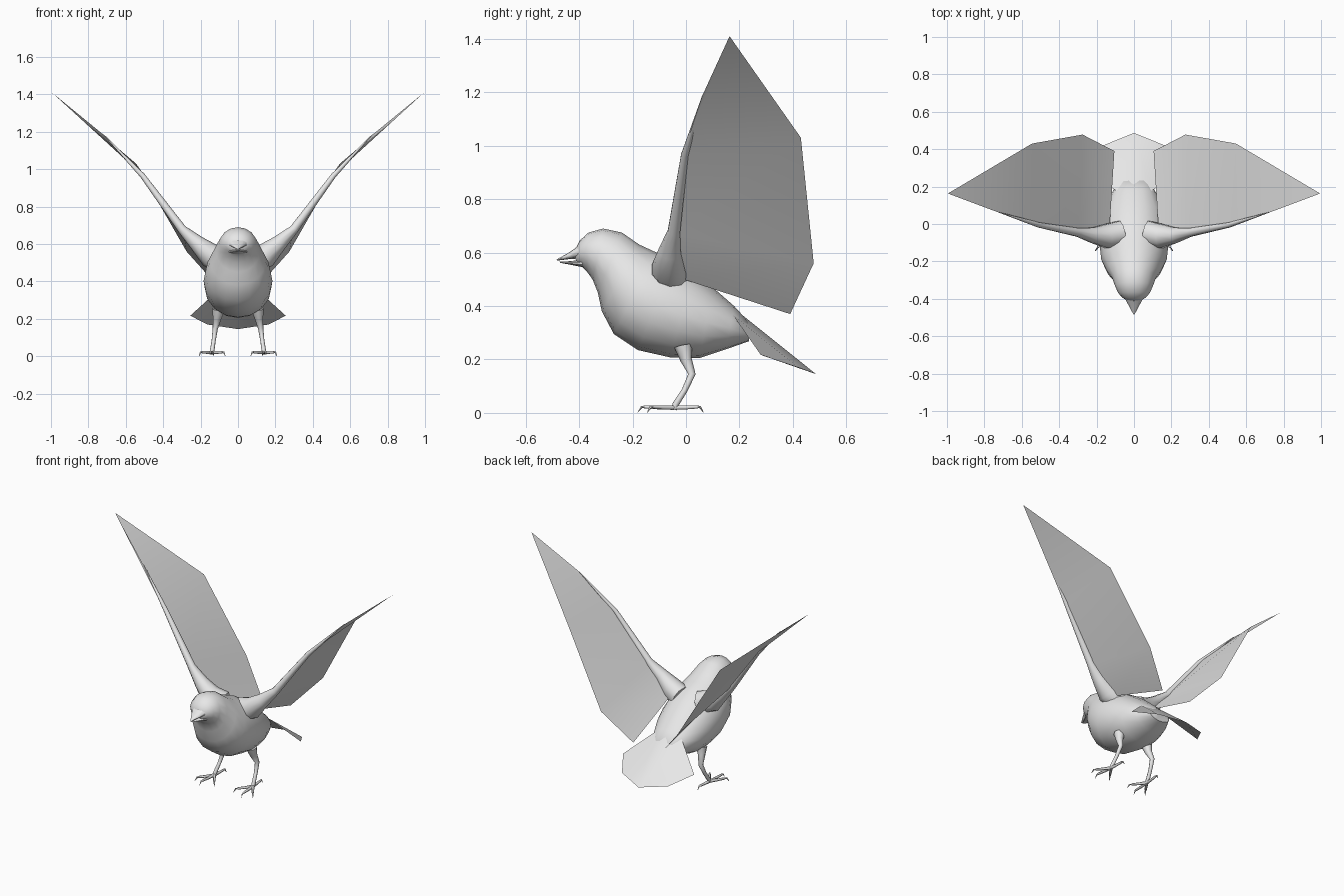
import bpy, bmesh, math
from mathutils import Vector

if "Cube" in bpy.data.objects:
    bpy.data.objects.remove(bpy.data.objects["Cube"])

grey = bpy.data.materials.new("plain grey")
grey.diffuse_color = (0.8, 0.8, 0.8, 1)
grey.use_nodes = True
grey.node_tree.nodes["Principled BSDF"].inputs["Base Color"].default_value = grey.diffuse_color


def finish(name, verts, faces, angle=60):
    """Make a smooth-shaded object from points and faces."""
    me = bpy.data.meshes.new(name)
    me.from_pydata([tuple(v) for v in verts], [], faces)
    bm = bmesh.new()
    bm.from_mesh(me)
    bmesh.ops.recalc_face_normals(bm, faces=bm.faces)
    bm.to_mesh(me)
    bm.free()
    me.materials.append(grey)
    ob = bpy.data.objects.new(name, me)
    bpy.context.collection.objects.link(ob)
    bpy.ops.object.select_all(action='DESELECT')
    ob.select_set(True)
    bpy.context.view_layer.objects.active = ob
    bpy.ops.object.shade_smooth_by_angle(angle=math.radians(angle))
    return ob


def loft(name, rings, angle=60):
    """Skin a list of equal-sized point rings and cap both ends."""
    n = len(rings[0])
    verts = [p for r in rings for p in r]
    faces = [(i * n + j, i * n + (j + 1) % n, (i + 1) * n + (j + 1) % n, (i + 1) * n + j)
             for i in range(len(rings) - 1) for j in range(n)]
    faces += [tuple(range(n)), tuple(range(len(verts) - n, len(verts)))]
    return finish(name, verts, faces, angle)


def section(top, bottom, half_width, n=16):
    """Ellipse across the body between a top and a bottom (y, z) point."""
    t, b = Vector((0, *top)), Vector((0, *bottom))
    mid, up = (t + b) / 2, (t - b) / 2
    return [mid + up * math.cos(a) + Vector((half_width * math.sin(a), 0, 0))
            for a in (2 * math.pi * k / n for k in range(n))]


def tube(name, path, radii, n=8):
    """Tapered tube along a path."""
    pts = [Vector(p) for p in path]
    rings = []
    for i, p in enumerate(pts):
        d = (pts[min(i + 1, len(pts) - 1)] - pts[max(i - 1, 0)]).normalized()
        u = d.cross(Vector((0, 1, 0)) if abs(d.y) < 0.8 else Vector((0, 0, 1))).normalized()
        v = d.cross(u)
        rings.append([p + (u * math.cos(a) + v * math.sin(a)) * radii[i]
                      for a in (2 * math.pi * k / n for k in range(n))])
    return loft(name, rings)


# Head and body in one skin: top point, bottom point, half width
body = [
    ((-0.418, 0.605), (-0.410, 0.560), 0.030),
    ((-0.398, 0.645), (-0.390, 0.548), 0.062),
    ((-0.365, 0.675), (-0.372, 0.530), 0.085),
    ((-0.310, 0.690), (-0.350, 0.500), 0.102),
    ((-0.240, 0.675), (-0.330, 0.450), 0.118),
    ((-0.175, 0.630), (-0.315, 0.380), 0.148),
    ((-0.110, 0.600), (-0.270, 0.295), 0.175),
    ((-0.040, 0.570), (-0.180, 0.235), 0.184),
    ((0.030, 0.525), (-0.060, 0.208), 0.178),
    ((0.100, 0.470), (0.050, 0.205), 0.158),
    ((0.180, 0.400), (0.150, 0.238), 0.120),
    ((0.235, 0.340), (0.235, 0.268), 0.075),
]
loft("body", [section(*s) for s in body])

# Open beak, upper and lower halves
loft("upper_beak", [section((-0.390, 0.635), (-0.395, 0.578), 0.055, 10),
                    section((-0.435, 0.602), (-0.435, 0.576), 0.030, 10),
                    section((-0.485, 0.574), (-0.483, 0.570), 0.003, 10)])
loft("lower_beak", [section((-0.390, 0.574), (-0.385, 0.545), 0.050, 10),
                    section((-0.430, 0.568), (-0.430, 0.554), 0.026, 10),
                    section((-0.473, 0.566), (-0.472, 0.562), 0.003, 10)])

# Fanned tail, a thin sheet crowned along the middle
tail_side = [(0.09, 0.175, 0.367), (0.255, 0.28, 0.217), (0.165, 0.42, 0.17)]
tail = [(0, 0.175, 0.395), (0, 0.487, 0.145)]
tail += tail_side + [(-x, y, z) for x, y, z in tail_side]
finish("tail", tail, [(0, 2, 3, 4, 1), (0, 1, 7, 6, 5)])

for side, s in (("right", 1), ("left", -1)):
    def flip(points):
        return [(s * x, y, z) for x, y, z in points]

    # Wing sheet: leading and trailing points from root to tip
    wing = [(0.13, -0.01, 0.50), (0.105, 0.39, 0.37),
            (0.295, -0.05, 0.675), (0.275, 0.478, 0.56),
            (0.53, -0.01, 0.985), (0.545, 0.43, 1.03),
            (0.72, 0.06, 1.185), (0.995, 0.163, 1.41)]
    finish(side + "_wing", flip(wing), [(0, 1, 3, 2), (2, 3, 5, 4), (4, 5, 7, 6)])

    # Wing arm along the leading edge
    tube(side + "_wing_arm",
         flip([(0.07, -0.05, 0.51), (0.15, -0.065, 0.54), (0.22, -0.06, 0.605),
               (0.30, -0.045, 0.68), (0.51, -0.005, 0.965), (0.72, 0.062, 1.186)]),
         [0.070, 0.066, 0.043, 0.024, 0.014, 0.002], 10)

    # Leg with thigh, backward joint and shank
    tube(side + "_leg",
         flip([(0.105, -0.01, 0.25), (0.112, 0.0, 0.20), (0.122, 0.022, 0.145),
               (0.130, -0.005, 0.085), (0.138, -0.04, 0.03), (0.138, -0.045, 0.012)]),
         [0.034, 0.022, 0.014, 0.011, 0.012, 0.009])

    # Three front toes and one back toe, each ending in a claw
    toes = {"outer": (0.208, -0.145), "middle": (0.150, -0.182),
            "inner": (0.068, -0.145), "back": (0.130, 0.066)}
    ankle = Vector((0.138, -0.045, 0.020))
    for toe, end in toes.items():
        e = Vector((*end, 0.020))
        path = [ankle, ankle.lerp(e, 0.4), ankle.lerp(e, 0.75) + Vector((0, 0, 0.002)),
                ankle.lerp(e, 0.88) + Vector((0, 0, 0.002)), Vector((*end, 0.001))]
        tube(f"{side}_{toe}_toe", flip(path), [0.010, 0.008, 0.007, 0.005, 0.001], 6)
